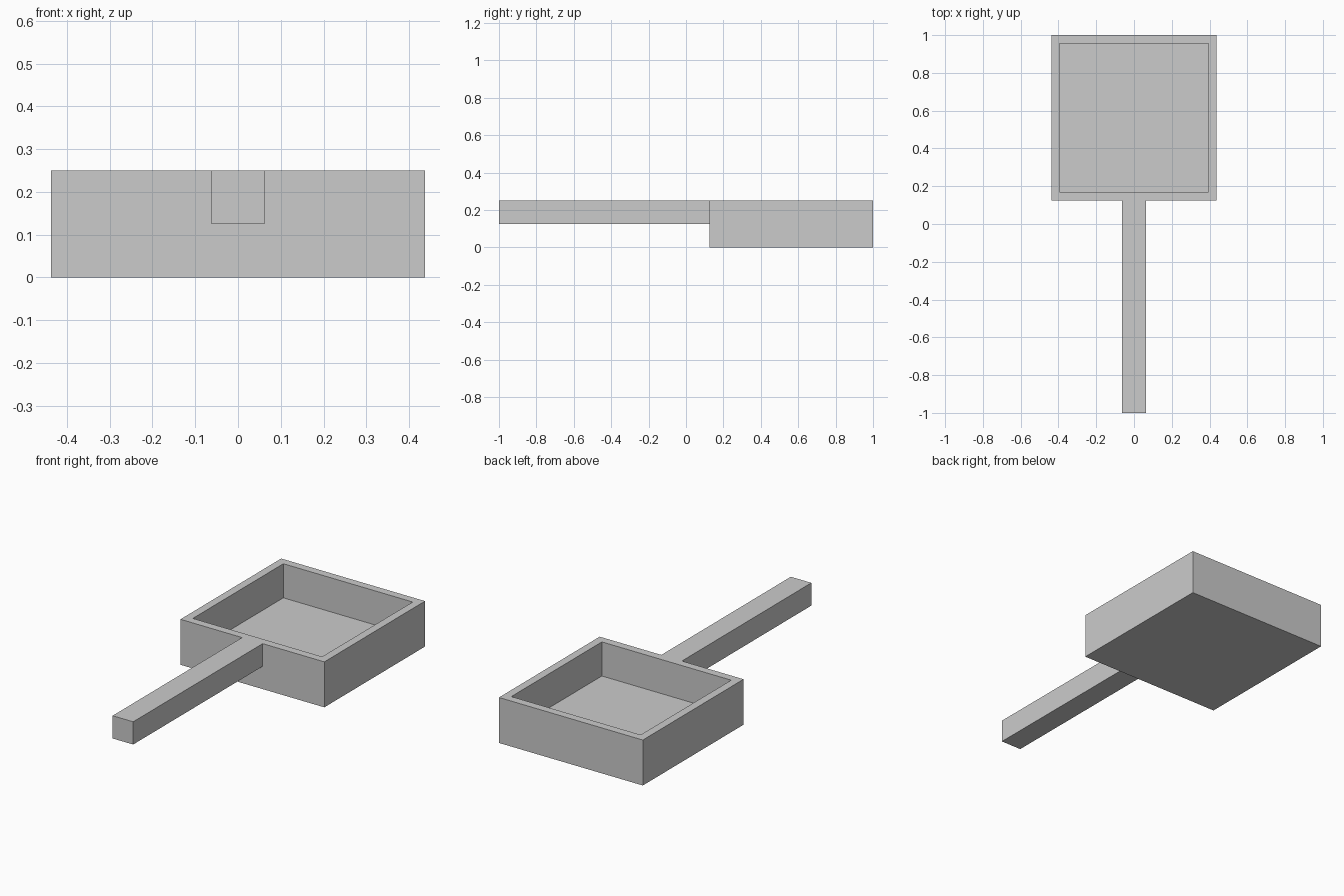
import bpy, bmesh
from mathutils import Vector, Matrix

if "Cube" in bpy.data.objects:
    bpy.data.objects.remove(bpy.data.objects["Cube"])

SIZE, HEIGHT, WALL = 0.875, 0.25, 0.0625
FRONT_Y = 0.125
HALF_W = 0.0625      # half width of the handle
HANDLE_Z = 0.125     # underside of the handle

bm = bmesh.new()


def front_face():
    """Front wall face on the centre line, topmost piece."""
    faces = [f for f in bm.faces
             if all(abs(v.co.y - FRONT_Y) < 1e-5 for v in f.verts)
             and abs(f.calc_center_median().x) < 1e-4]
    return max(faces, key=lambda f: f.calc_center_median().z)


def cut_front(point, normal):
    face = front_face()
    bmesh.ops.bisect_plane(bm, geom=[face, *face.edges, *face.verts],
                           plane_co=point, plane_no=normal)
    bm.normal_update()


# Pan body
bmesh.ops.create_cube(bm, size=1, matrix=Matrix.Translation(
    (0, FRONT_Y + SIZE / 2, HEIGHT / 2)) @ Matrix.Diagonal((SIZE, SIZE, HEIGHT, 1)))
bm.normal_update()

# Recessed cavity
floor = max(bm.faces, key=lambda f: f.calc_center_median().z)
bmesh.ops.inset_region(bm, faces=[floor], thickness=WALL)
rim_loop = bmesh.ops.extrude_discrete_faces(bm, faces=[floor])["faces"]
for v in rim_loop[0].verts:
    v.co.z = WALL
bm.normal_update()

# Handle: outline its root on the front wall, then pull it forward
front = front_face()
bmesh.ops.bisect_plane(bm, geom=[front, *front.edges, *front.verts],
                       plane_co=(0, 0, HANDLE_Z), plane_no=(0, 0, 1))
for x in (-HALF_W, HALF_W):
    faces = [f for f in bm.faces
             if all(abs(v.co.y - FRONT_Y) < 1e-5 for v in f.verts)
             and f.calc_center_median().z > HANDLE_Z
             and min(v.co.x for v in f.verts) < x < max(v.co.x for v in f.verts)]
    f = faces[0]
    bmesh.ops.bisect_plane(bm, geom=[f, *f.edges, *f.verts],
                           plane_co=(x, 0, 0), plane_no=(1, 0, 0))
root = front_face()
grip = bmesh.ops.extrude_discrete_faces(bm, faces=[root])["faces"][0]
bmesh.ops.translate(bm, verts=list(grip.verts), vec=Vector((0, -1 - FRONT_Y, 0)))

bmesh.ops.recalc_face_normals(bm, faces=bm.faces[:])
# Merge coplanar pieces where handle and rim meet
bmesh.ops.remove_doubles(bm, verts=bm.verts[:], dist=1e-5)

mesh = bpy.data.meshes.new("square_pan")
bm.to_mesh(mesh)
bm.free()
pan = bpy.data.objects.new("square_pan", mesh)
bpy.context.collection.objects.link(pan)
